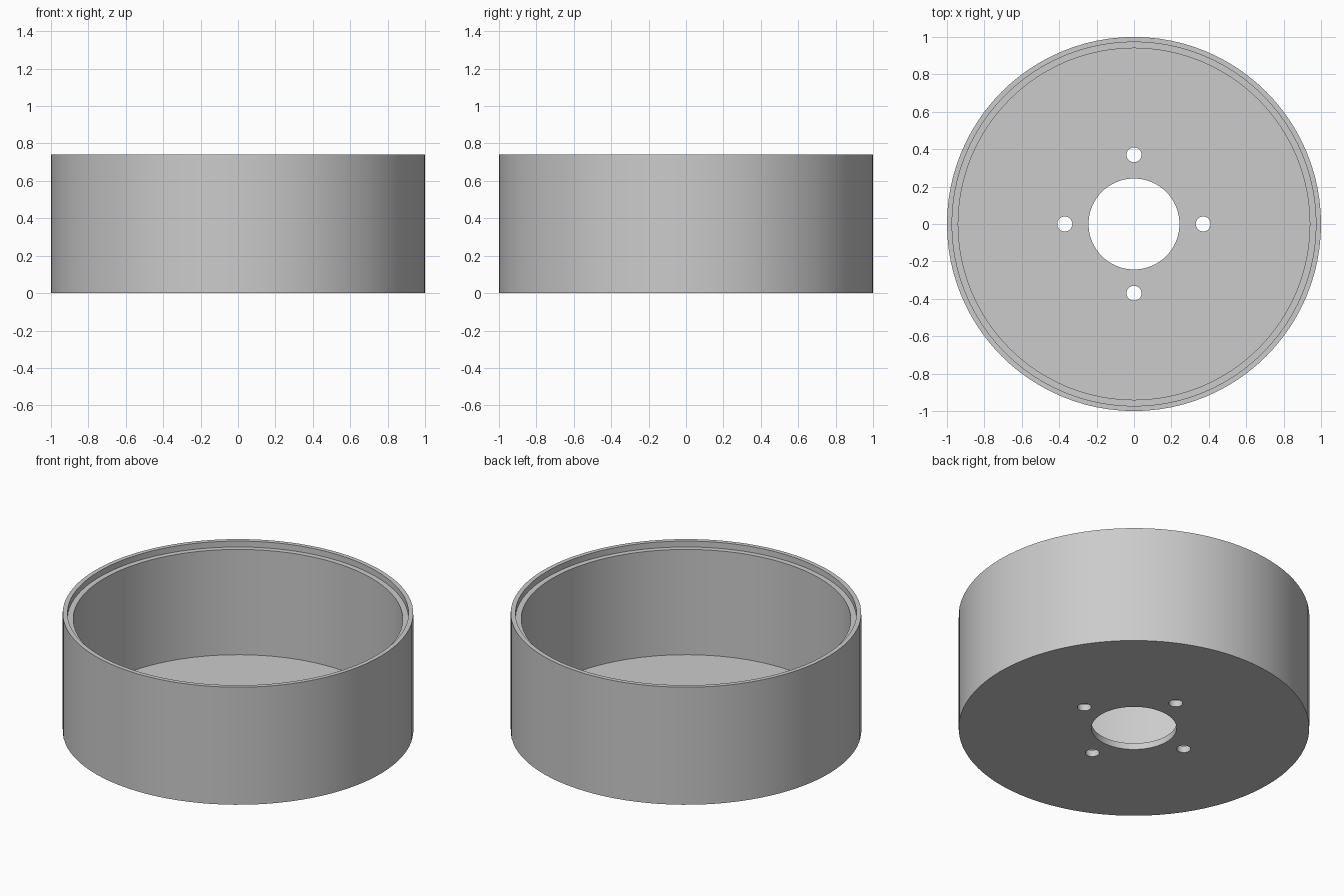
import bpy
import bmesh
from math import cos, sin, pi, radians

cube = bpy.data.objects.get("Cube")
if cube:
    bpy.data.objects.remove(cube, do_unlink=True)

HEIGHT, FLOOR, LEDGE = 0.74, 0.04, 0.037
OUTER, REBATE, INNER = 1.0, 0.973, 0.94
BORE, BOLT_RING, BOLT = 0.243, 0.37, 0.04
SEGMENTS = 96

grey = bpy.data.materials.new("plain_grey")
grey.use_nodes = True
colour = (0.6, 0.6, 0.6, 1)
grey.diffuse_color = colour
grey.node_tree.nodes["Principled BSDF"].inputs["Base Color"].default_value = colour


def make_object(name, bm):
    bmesh.ops.recalc_face_normals(bm, faces=bm.faces)
    mesh = bpy.data.meshes.new(name)
    bm.to_mesh(mesh)
    bm.free()
    obj = bpy.data.objects.new(name, mesh)
    bpy.context.collection.objects.link(obj)
    return obj


# Round cup: a closed wall and floor section turned about the z axis
section = [(BORE, 0), (OUTER, 0), (OUTER, HEIGHT), (REBATE, HEIGHT),
           (REBATE, HEIGHT - LEDGE), (INNER, HEIGHT - LEDGE),
           (INNER, FLOOR), (BORE, FLOOR)]
bm = bmesh.new()
rings = []
for i in range(SEGMENTS):
    a = 2 * pi * i / SEGMENTS
    rings.append([bm.verts.new((r * cos(a), r * sin(a), z)) for r, z in section])
for i, ring in enumerate(rings):
    following = rings[(i + 1) % SEGMENTS]
    for j in range(len(section)):
        k = (j + 1) % len(section)
        bm.faces.new((ring[j], following[j], following[k], ring[k]))
cup = make_object("round_cup", bm)
cup.data.materials.append(grey)

# Four bolt holes through the floor
bm = bmesh.new()
for i in range(4):
    made = bmesh.ops.create_cone(bm, cap_ends=True, segments=32,
                                 radius1=BOLT, radius2=BOLT, depth=4 * FLOOR)
    a = i * pi / 2
    bmesh.ops.translate(bm, verts=made["verts"],
                        vec=(BOLT_RING * cos(a), BOLT_RING * sin(a), 0))
cutter = make_object("bolt_hole_cutter", bm)
cutter.hide_render = True

cut = cup.modifiers.new("bolt_holes", "BOOLEAN")
cut.operation = "DIFFERENCE"
cut.solver = "EXACT"
cut.object = cutter
bpy.ops.object.select_all(action="DESELECT")
bpy.context.view_layer.objects.active = cup
cup.select_set(True)
bpy.ops.object.modifier_apply(modifier=cut.name)
bpy.data.objects.remove(cutter, do_unlink=True)

# Smooth walls with crisp rims
bpy.ops.object.shade_smooth_by_angle(angle=radians(30))
